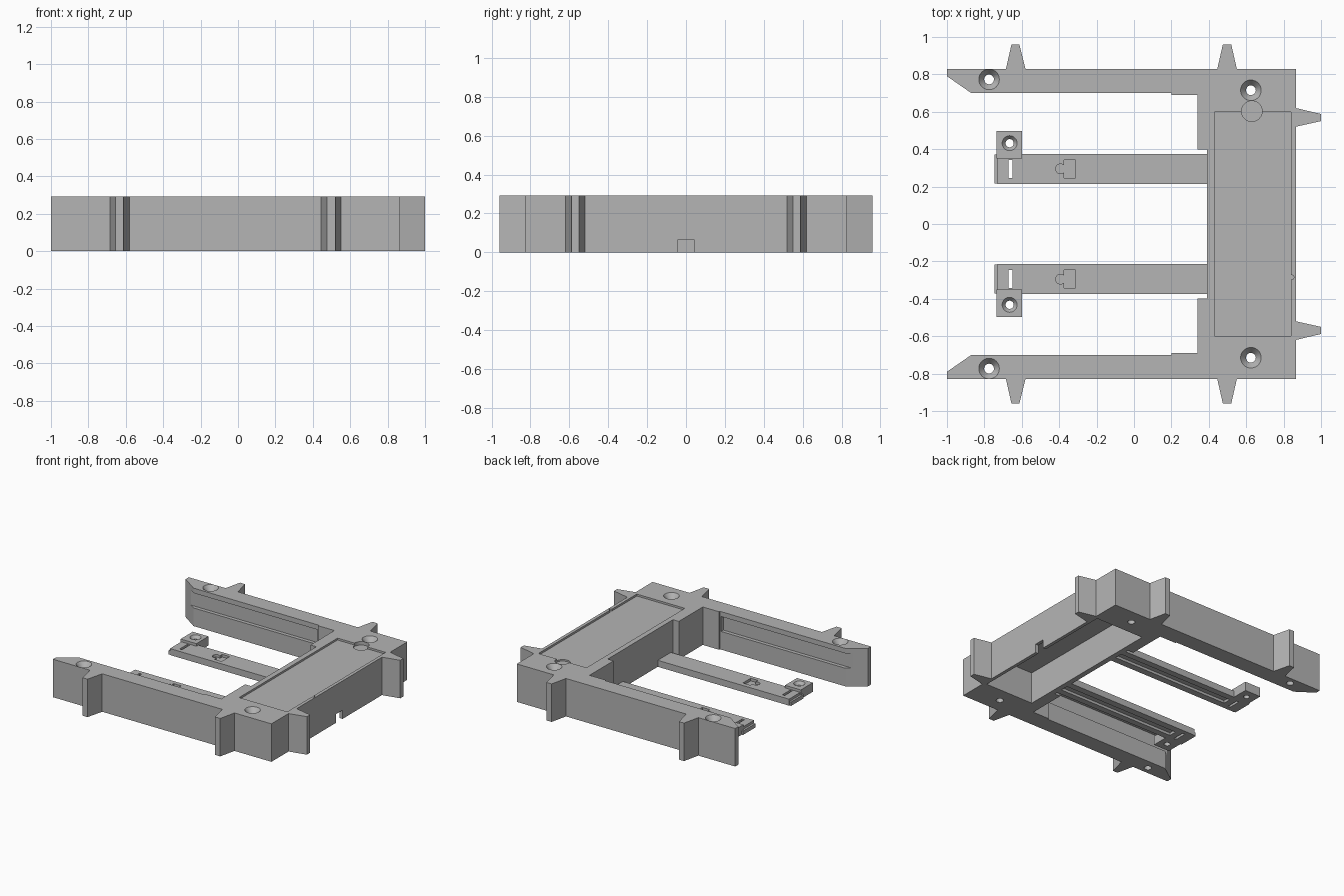
import bpy, bmesh, math

cube = bpy.data.objects.get("Cube")
if cube:
    bpy.data.objects.remove(cube, do_unlink=True)

H = 0.293
LID = H - 0.015

grey = bpy.data.materials.new("plain_grey")
grey.use_nodes = True
grey.diffuse_color = (0.46, 0.46, 0.46, 1)
grey.node_tree.nodes["Principled BSDF"].inputs["Base Color"].default_value = (0.46, 0.46, 0.46, 1)


def make(name, bm):
    bmesh.ops.recalc_face_normals(bm, faces=bm.faces)
    mesh = bpy.data.meshes.new(name)
    bm.to_mesh(mesh)
    bm.free()
    mesh.materials.append(grey)
    ob = bpy.data.objects.new(name, mesh)
    bpy.context.collection.objects.link(ob)
    return ob


def prism(name, points, z0, z1):
    bm = bmesh.new()
    face = bm.faces.new([bm.verts.new((x, y, z0)) for x, y in points])
    up = bmesh.ops.extrude_face_region(bm, geom=[face])["geom"]
    bmesh.ops.translate(bm, vec=(0, 0, z1 - z0),
                        verts=[v for v in up if isinstance(v, bmesh.types.BMVert)])
    return make(name, bm)


def box(name, x0, x1, y0, y1, z0, z1):
    return prism(name, [(x0, y0), (x1, y0), (x1, y1), (x0, y1)], z0, z1)


def lathe(name, x, y, rings, n=40):
    """Round solid from (radius, height) rings, bottom to top."""
    bm = bmesh.new()
    loops = [[bm.verts.new((x + r * math.cos(i * math.tau / n),
                            y + r * math.sin(i * math.tau / n), z)) for i in range(n)]
             for r, z in rings]
    bm.faces.new(loops[0])
    bm.faces.new(loops[-1])
    for a, b in zip(loops, loops[1:]):
        for i in range(n):
            j = (i + 1) % n
            bm.faces.new((a[i], a[j], b[j], b[i]))
    return make(name, bm)


def screw_hole(x, y, r_top, r_hole, top):
    drop = r_top - r_hole
    return lathe("hole_cutter", x, y, [(r_hole, -0.05), (r_hole, top - drop * 1.3),
                                       (r_top, top), (r_top, top + 0.02)])


def boolean(ob, others, operation="DIFFERENCE"):
    bpy.context.view_layer.objects.active = ob
    for other in others:
        other.hide_render = True
        mod = ob.modifiers.new("cut", "BOOLEAN")
        mod.operation = operation
        mod.solver = "EXACT"
        mod.object = other
        bpy.ops.object.modifier_apply(modifier=mod.name)
        bpy.data.objects.remove(other, do_unlink=True)


def smooth(ob):
    bpy.ops.object.select_all(action="DESELECT")
    ob.select_set(True)
    bpy.context.view_layer.objects.active = ob
    bpy.ops.object.shade_smooth_by_angle(angle=math.radians(25))


# Frame: half of the outline, with its spikes, mirrored over y = 0
half = [(0.865, 0.52), (1.0, 0.55), (1.0, 0.588), (0.865, 0.62), (0.865, 0.828),
        (0.55, 0.828), (0.52, 0.96), (0.475, 0.96), (0.445, 0.828),
        (-0.58, 0.828), (-0.613, 0.96), (-0.655, 0.96), (-0.685, 0.828),
        (-1.0, 0.828), (-1.0, 0.79), (-0.87, 0.7), (0.2, 0.7), (0.2, 0.69),
        (0.34, 0.69), (0.34, 0.398), (0.39, 0.398)]
frame = prism("frame", half + [(x, -y) for x, y in reversed(half)], 0, H)

cutters = [
    box("cavity_cutter", 0.43, 0.84, -0.6, 0.6, -0.05, LID - 0.035),
    box("lid_cutter", 0.43, 0.84, -0.6, 0.6, LID, H + 0.05),
    lathe("thumb_cutter", 0.63, 0.603, [(0.055, LID - 0.012), (0.055, H + 0.05)]),
    lathe("peg_cutter", 0.843, -0.285, [(0.012, LID), (0.012, H + 0.05)], 16),
    box("cable_cutter", 0.8, 0.9, -0.04, 0.04, -0.05, 0.067),
]
for s in (1, -1):
    cutters += [screw_hole(-0.775, s * 0.773, 0.055, 0.026, H),
                screw_hole(0.625, s * 0.715, 0.055, 0.026, H)]
    # Guide groove along the inner face of each arm
    y0, y1 = sorted((s * 0.6, s * 0.728))
    cutters.append(box("groove_cutter", -1.1, 0.19, y0, y1, 0.14, 0.255))
boolean(frame, cutters)
smooth(frame)

# Rails: flat bars with a screw tab, a slot, a keyhole pocket and a wire channel
T, TAB = 0.05, 0.07
for s, side in ((1, "back"), (-1, "front")):
    def bar(name, x0, x1, ya, yb, z0, z1):
        y0, y1 = sorted((s * ya, s * yb))
        return box(name, x0, x1, y0, y1, z0, z1)

    rail = bar(side + "_rail", -0.73, 0.42, 0.213, 0.373, 0, T)
    boolean(rail, [bar("tab", -0.735, -0.6, 0.35, 0.497, 0, TAB),
                   bar("end_lip", -0.745, -0.7, 0.217, 0.371, 0, 0.03)], "UNION")
    boolean(rail, [
        screw_hole(-0.665, s * 0.432, 0.04, 0.022, TAB),
        bar("slot_cutter", -0.67, -0.65, 0.245, 0.343, -0.05, 0.2),
        bar("pocket_cutter", -0.375, -0.312, 0.247, 0.343, T - 0.02, 0.2),
        lathe("pocket_round_cutter", -0.393, s * 0.295, [(0.026, T - 0.02), (0.026, 0.2)], 24),
        bar("channel_cutter", -0.6, 0.5, 0.265, 0.325, -0.05, 0.02),
    ])
    smooth(rail)
